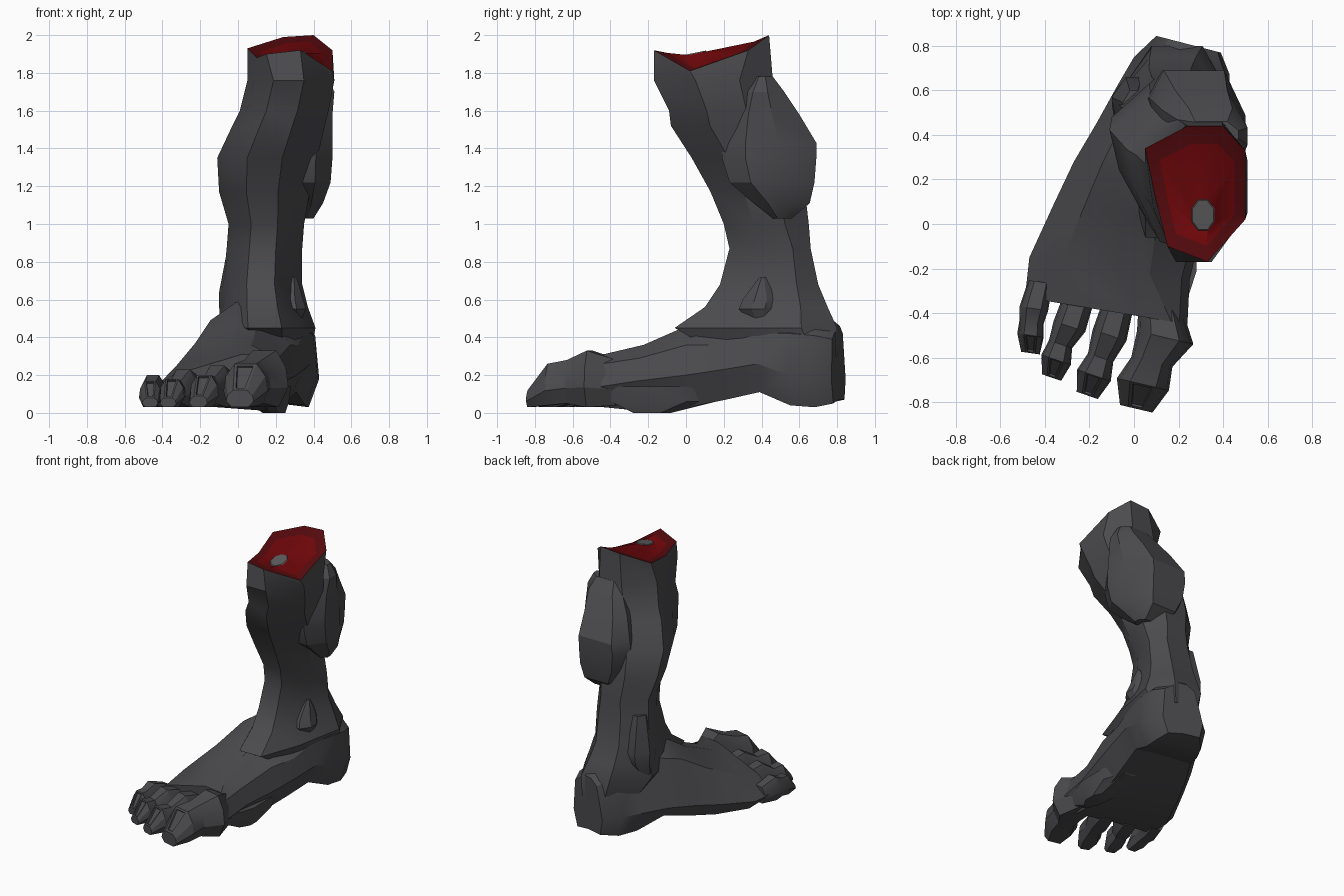
import bpy, bmesh, math
from mathutils import Vector


def material(name, rgb):
    m = bpy.data.materials.new(name)
    m.diffuse_color = (*rgb, 1)
    return m


SKIN = material("dark grey skin", (0.070, 0.070, 0.076))
RIM = material("dark red rim", (0.090, 0.003, 0.004))
FLESH = material("red flesh", (0.16, 0.002, 0.003))
BONE = material("grey bone", (0.11, 0.11, 0.11))


def loft(name, rings, mats=(SKIN,), bands=None, start=True, end=True, nail=None, inset=.02):
    """Skin a list of equally long point rings; bands gives a material per band."""
    bm = bmesh.new()
    rows = [[bm.verts.new(p) for p in ring] for ring in rings]
    n = len(rows[0])
    picked = []
    for k in range(len(rows) - 1):
        for i in range(n):
            j = (i + 1) % n
            f = bm.faces.new((rows[k][i], rows[k][j], rows[k + 1][j], rows[k + 1][i]))
            if bands:
                f.material_index = bands[k]
            if nail == i and k == len(rows) - 2:
                picked.append(f)
    if start:
        bm.faces.new(rows[0])
    if end:
        f = bm.faces.new(rows[-1])
        if bands:
            f.material_index = bands[-1]
    bmesh.ops.recalc_face_normals(bm, faces=bm.faces)
    if picked:
        bmesh.ops.inset_individual(bm, faces=picked, thickness=inset, depth=0)
        bmesh.ops.inset_individual(bm, faces=picked, thickness=0.003, depth=-0.01)
    mesh = bpy.data.meshes.new(name)
    bm.to_mesh(mesh)
    bm.free()
    for m in mats:
        mesh.materials.append(m)
    ob = bpy.data.objects.new(name, mesh)
    bpy.context.collection.objects.link(ob)
    bpy.ops.object.select_all(action='DESELECT')
    ob.select_set(True)
    bpy.context.view_layer.objects.active = ob
    bpy.ops.object.shade_smooth_by_angle(angle=math.radians(28))
    return ob


# Eight-sided sections in a unit box, counter-clockwise from front left
LIMB = [(.3, 0), (.65, 0), (1, .35), (1, .72), (.75, 1), (.35, 1), (0, .7), (.08, .38)]
ANKLE = [(.3, 0), (.65, 0), (.86, .35), (1, .78), (.8, 1), (.35, 1), (0, .7), (.08, .38)]
CALF = [(.3, 0), (.80, 0), (1, .25), (1, .6), (.78, 1), (.15, 1), (0, .75), (.08, .38)]


def limb_ring(z, xl, xr, yf, yb, shape=LIMB):
    return [(xl + u * (xr - xl), yf + v * (yb - yf), z) for u, v in shape]


# Leg, from the uneven cut edge down into the instep and heel
cut = [(.15, -.10, 1.90), (.33, -.17, 1.92), (.50, .02, 1.81), (.50, .33, 1.92),
       (.40, .44, 2.0), (.24, .44, 1.99), (.05, .34, 1.93), (.10, .10, 1.88)]
leg = [(1.76, .05, .51, -.17, .46), (1.60, .01, .48, -.09, .48), (1.52, -.03, .46, -.08, .51),
       (1.35, -.11, .42, .03, .59), (1.17, -.10, .38, .13, .63), (1.0, -.05, .35, .20, .65)]
shank = [(.87, -.06, .34, .23, .66), (.68, -.08, .34, .18, .70), (.56, -.09, .37, .10, .75),
         (.45, -.10, .41, -.06, .80), (.30, -.02, .38, .20, .80)]
loft("leg", [cut] + [limb_ring(*r) for r in leg] + [limb_ring(*r, ANKLE) for r in shank],
     start=False)

# Cut surface: dark rim, red flesh and the bone end
mid = Vector((.31, .12, 1.91))
inner = []
for p in cut:
    q = Vector(p).lerp(mid, .25)
    q.z -= .012
    inner.append(q)


def bone_ring(r, dz):
    ring = []
    for i in range(8):
        a = math.radians(-112 + 45 * i)
        y = r * 1.35 * math.sin(a)
        ring.append((.31 + r * math.cos(a), .04 + y, 1.90 + dz + .2 * y))
    return ring


loft("stump_cut", [cut, inner, bone_ring(.056, 0), bone_ring(.052, .005)],
     (RIM, FLESH, BONE), (0, 1, 2, 2), start=False)

# Calf muscle bulging from the outer back of the leg
calf = [(1.78, .24, .47, .36, .46), (1.70, .20, .51, .30, .52), (1.58, .13, .50, .24, .60),
        (1.43, .07, .50, .19, .69), (1.35, .06, .50, .19, .69), (1.22, .08, .49, .23, .68),
        (1.11, .14, .45, .36, .655), (1.03, .25, .40, .46, .56)]
loft("calf_muscle", [limb_ring(*r, CALF) for r in calf])

# Ankle knobs
outer = [(.72, .27, .31, .39, .42), (.60, .22, .345, .30, .48),
         (.55, .22, .36, .28, .47), (.48, .25, .33, .34, .44)]
inside = [(.90, -.05, .04, .42, .60), (.64, -.10, .08, .36, .66),
          (.56, -.10, .08, .40, .65), (.45, -.09, .04, .48, .58)]
loft("outer_ankle", [limb_ring(*r) for r in outer])
loft("inner_ankle", [limb_ring(*r) for r in inside])


# Foot: sections from toe base to heel, each spanning a left and a right edge point
def foot_ring(xl, yl, xr, yr, zb, zr, zru, t, zt, zlu, zl):
    pts = [(.08, zb + .02), (.5, zb + .02), (.87, zb), (1, zr), (.95, zru),
           (t + .1, zt), (t - .1, zt), (.2, zlu), (0, zl)]
    return [(xl + u * (xr - xl), yl + u * (yr - yl), z) for u, z in pts]


foot = [(-.49, -.33, .24, -.45, .03, .14, .26, .80, .31, .20, .10),
        (-.47, -.15, .25, -.25, .01, .17, .29, .65, .36, .25, .10),
        (-.36, .09, .31, .00, .03, .20, .36, .60, .47, .37, .14),
        (-.27, .28, .35, .20, .07, .23, .36, .55, .60, .49, .18),
        (-.17, .45, .38, .38, .11, .26, .42, .50, .64, .54, .20),
        (-.07, .63, .42, .54, .04, .20, .42, .50, .58, .50, .20),
        (.00, .75, .43, .67, .03, .18, .41, .50, .54, .46, .20),
        (.10, .845, .39, .77, .05, .17, .39, .50, .46, .42, .18)]
loft("foot", [foot_ring(*r) for r in foot])

# Ball of the foot under the big toe side
ball = [(.14, .05, .28, -.46, .24), (.06, .05, .27, -.40, .16), (.0, .13, .25, -.28, -.08)]
loft("ball_pad", [limb_ring(*r) for r in ball])

# Toes: rows of centre x, y, half width, bottom and top height; nails are sunk in the tips
TOE = [(-.6, 0), (.6, 0), (1, .35), (.9, .7), (.5, 1), (-.5, 1), (-.9, .7), (-1, .35)]


def toe(name, rows):
    ax = Vector((rows[-1][0] - rows[0][0], rows[-1][1] - rows[0][1])).normalized()
    side = Vector((-ax.y, ax.x))
    rings = [[(x + side.x * u * w, y + side.y * u * w, zb + v * (zt - zb)) for u, v in TOE]
             for x, y, w, zb, zt in rows]
    loft(name, rings, nail=4, inset=rows[-1][2] * .28)


toe("big_toe", [(.12, -.36, .10, .04, .28), (.14, -.51, .13, .03, .33),
                (.08, -.62, .095, .05, .28), (.04, -.72, .12, .04, .26),
                (.01, -.83, .075, .03, .12)])
toe("second_toe", [(-.07, -.36, .07, .04, .22), (-.11, -.50, .08, .03, .25),
                   (-.15, -.60, .06, .05, .19), (-.18, -.68, .08, .03, .20),
                   (-.21, -.77, .05, .03, .09)])
toe("third_toe", [(-.25, -.34, .07, .04, .20), (-.29, -.46, .075, .03, .23),
                  (-.33, -.54, .055, .05, .17), (-.35, -.61, .07, .03, .18),
                  (-.37, -.69, .045, .03, .08)])
toe("little_toe", [(-.42, -.26, .055, .04, .16), (-.45, -.38, .065, .03, .20),
                   (-.46, -.44, .055, .04, .17), (-.465, -.50, .06, .03, .17),
                   (-.465, -.58, .042, .03, .08)])
